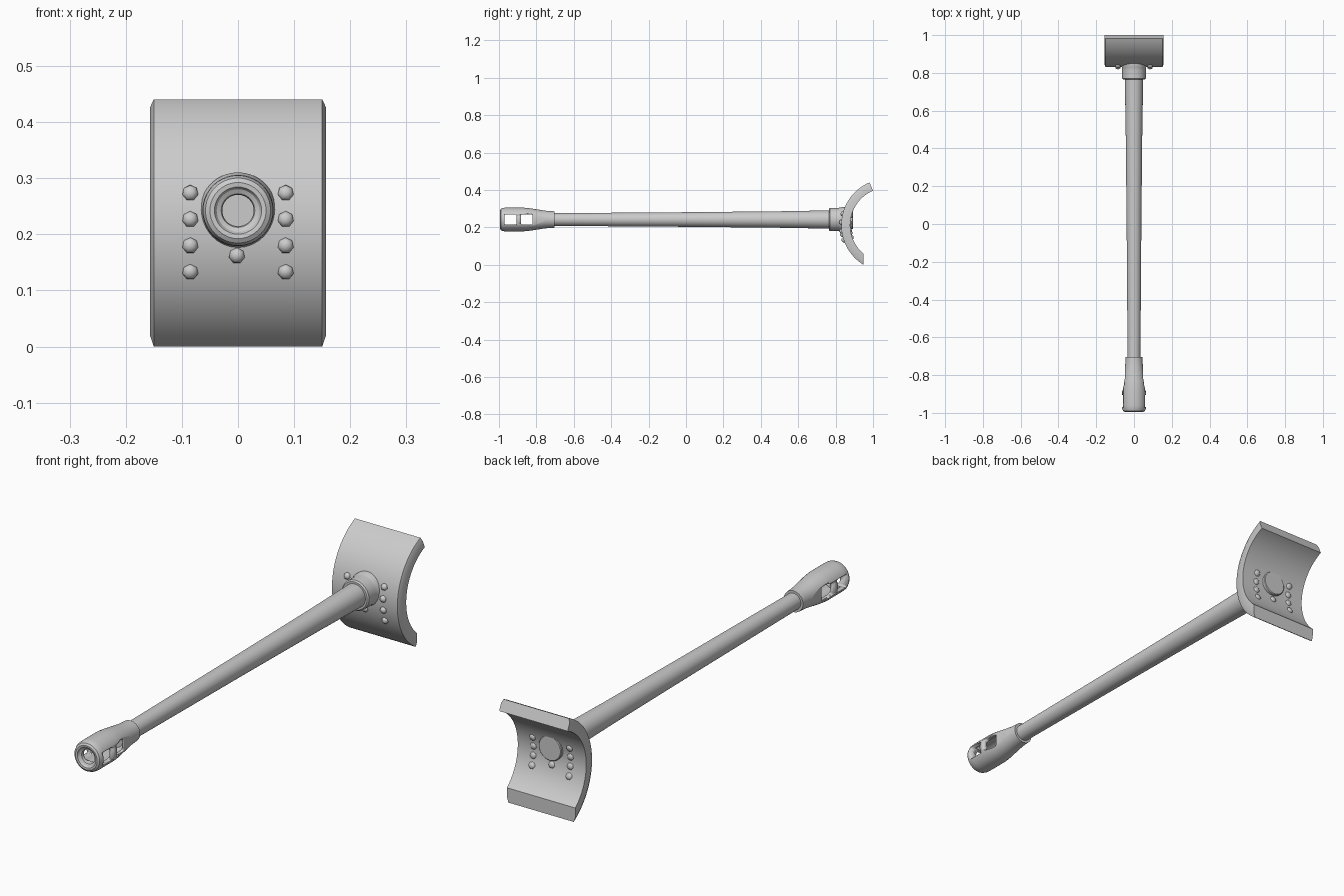
import bpy, bmesh, math
from mathutils import Matrix, Vector

if "Cube" in bpy.data.objects:
    bpy.data.objects.remove(bpy.data.objects["Cube"])

AXIS_Z = 0.2425                      # height of the shaft axis
YC, ZC, R_OUT, R_IN = 1.078, 0.2125, 0.248, 0.2   # curved plate

metal = bpy.data.materials.new("grey_metal")
metal.diffuse_color = (0.6, 0.6, 0.6, 1)
metal.use_nodes = True
metal.node_tree.nodes["Principled BSDF"].inputs["Base Color"].default_value = metal.diffuse_color


def finish(name, bm, angle=30):
    bmesh.ops.recalc_face_normals(bm, faces=bm.faces)
    me = bpy.data.meshes.new(name)
    bm.to_mesh(me)
    bm.free()
    ob = bpy.data.objects.new(name, me)
    bpy.context.collection.objects.link(ob)
    me.materials.append(metal)
    bpy.ops.object.select_all(action='DESELECT')
    bpy.context.view_layer.objects.active = ob
    ob.select_set(True)
    bpy.ops.object.shade_smooth_by_angle(angle=math.radians(angle))
    return ob


def lathe(name, profile, n=40):
    """Revolve (radius, y) points around the shaft axis; radius 0 makes a pole."""
    bm = bmesh.new()
    verts = [bm.verts.new((r, y, AXIS_Z)) for r, y in profile]
    edges = [bm.edges.new(p) for p in zip(verts, verts[1:])]
    bmesh.ops.spin(bm, geom=verts + edges, cent=(0, 0, AXIS_Z), axis=(0, 1, 0),
                   angle=2 * math.pi, steps=n, use_duplicate=False)
    bmesh.ops.remove_doubles(bm, verts=bm.verts, dist=1e-5)
    return finish(name, bm)


def boxes(name, specs):
    """Boxes given as (x0, x1, y0, y1, half height) about the shaft axis."""
    bm = bmesh.new()
    for x0, x1, y0, y1, h in specs:
        m = (Matrix.Translation(((x0 + x1) / 2, (y0 + y1) / 2, AXIS_Z))
             @ Matrix.Diagonal((x1 - x0, y1 - y0, 2 * h, 1)))
        part = bmesh.ops.create_cube(bm, size=1, matrix=m)
        along_x = {e for v in part['verts'] for e in v.link_edges
                   if abs(e.verts[0].co.x - e.verts[1].co.x) > 1e-4}
        bmesh.ops.bevel(bm, geom=list(along_x), offset=0.007, segments=3,
                        affect='EDGES', profile=0.5)
    return finish(name, bm)


def cut(ob, cutter):
    mod = ob.modifiers.new("cut", 'BOOLEAN')
    mod.operation, mod.solver, mod.object = 'DIFFERENCE', 'EXACT', cutter
    cutter.hide_render = True
    cutter.hide_viewport = True


# Shaft, slightly thicker towards the plate
lathe("shaft", [(0, -0.80), (0.034, -0.80), (0.034, -0.70), (0.039, 0.0),
                (0.044, 0.5), (0.049, 0.78), (0, 0.78)])

# Hollow grip with rounded mouth
grip = lathe("grip", [(0.028, -0.975), (0.030, -0.982), (0.038, -0.986), (0.042, -0.993),
                      (0.050, -0.994), (0.058, -0.989), (0.0625, -0.978), (0.0635, -0.96),
                      (0.0635, -0.87), (0.060, -0.835), (0.053, -0.79), (0.047, -0.75),
                      (0.045, -0.725), (0.044, -0.704), (0.030, -0.704), (0.030, -0.80),
                      (0.044, -0.815), (0.046, -0.96), (0.028, -0.96), (0.028, -0.975)])
# Two windows through the grip, and shallow side grooves leading to the neck
cut(grip, boxes("window_cutter", [(-0.1, 0.1, -0.97, -0.905, 0.027),
                                  (-0.1, 0.1, -0.882, -0.82, 0.027)]))
cut(grip, boxes("groove_cutter", [(s * 0.075 - 0.027, s * 0.075 + 0.027, -0.86, -0.73, 0.03)
                                  for s in (-1, 1)]))

# Collar joining shaft and plate, with a flared foot
lathe("collar", [(0, 0.765), (0.057, 0.765), (0.0625, 0.770), (0.0625, 0.815),
                 (0.064, 0.828), (0.068, 0.838), (0.068, 0.855), (0, 0.855)])

# Round pin head on the inside of the plate
lathe("pin_head", [(0, 0.85), (0.052, 0.85), (0.052, 0.890), (0.049, 0.893), (0, 0.893)])

# Curved plate with chamfered outer rims
bm = bmesh.new()
section = [(-0.157, R_IN), (-0.157, R_OUT - 0.016), (-0.150, R_OUT),
           (0.150, R_OUT), (0.157, R_OUT - 0.016), (0.157, R_IN)]
STEPS = 48
rows = []
for i in range(STEPS + 1):
    row = []
    for x, r in section:
        t = (r - R_IN) / (R_OUT - R_IN)
        a0, a1 = math.radians(113), math.radians(230 + 9 * t)
        a = a0 + (a1 - a0) * i / STEPS
        row.append(bm.verts.new((x, YC + r * math.cos(a), ZC + r * math.sin(a))))
    rows.append(row)
for p, q in zip(rows, rows[1:]):
    for j in range(6):
        k = (j + 1) % 6
        bm.faces.new((p[j], p[k], q[k], q[j]))
bm.faces.new(rows[0])
bm.faces.new(rows[-1])
finish("curved_plate", bm, 25)

# Rivets showing on both sides of the plate
bm = bmesh.new()
spots = [(s * 0.085, z) for s in (-1, 1) for z in (0.274, 0.227, 0.180, 0.133)]
for x, z in spots + [(-0.002, 0.162)]:
    sin_a = (z - ZC) / R_OUT
    out = Vector((0, -math.sqrt(1 - sin_a ** 2), sin_a))
    turn = out.to_track_quat('Z', 'Y').to_matrix().to_4x4()
    for r, sign in ((R_OUT, 1), (R_IN, -1)):
        pos = Vector((x, YC, ZC)) + out * r
        bmesh.ops.create_uvsphere(bm, u_segments=7, v_segments=6, radius=0.0145,
                                  matrix=Matrix.Translation(pos) @ turn
                                  @ Matrix.Diagonal((1, 1, 0.8 if sign > 0 else 0.5, 1)))
finish("rivets", bm, 50)
